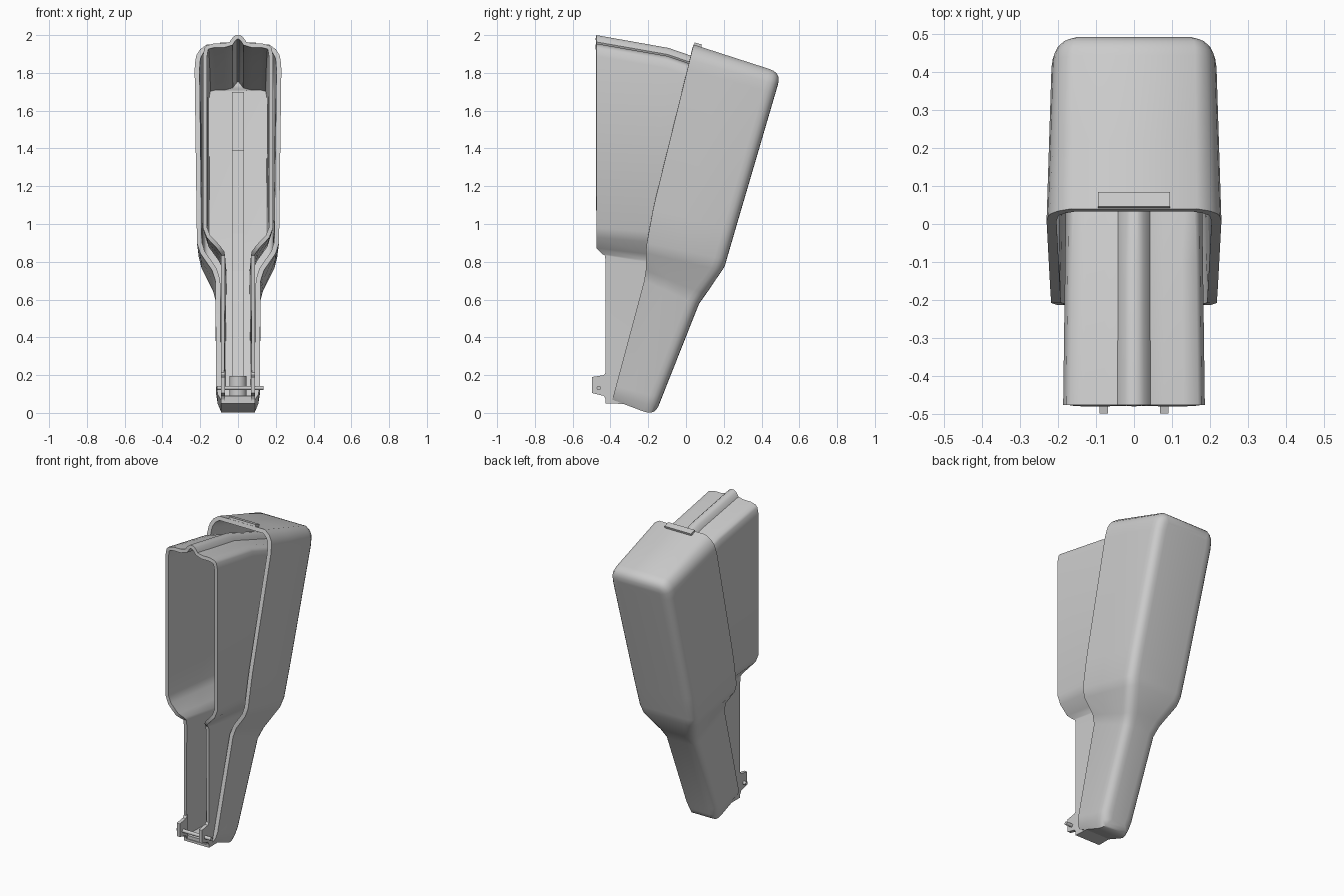
import bpy, bmesh, math
from mathutils import Vector, Matrix

if "Cube" in bpy.data.objects:
    bpy.data.objects.remove(bpy.data.objects["Cube"])


def interp(profile, z):
    """y on a (y, z) profile listed from top to bottom, extended past its ends."""
    for (y0, z0), (y1, z1) in zip(profile, profile[1:]):
        if z >= z1 or (y1, z1) == profile[-1]:
            return y0 + (y1 - y0) * (z - z0) / (z1 - z0)


def soften(half, dist=0.03):
    """Cut each inner corner of a half outline into two points."""
    pts = [Vector(p) for p in half]
    out = [pts[0]]
    for a, b, c in zip(pts, pts[1:], pts[2:]):
        for o in (a, c):
            length = (o - b).length
            out.append(b + (o - b) * min(dist, 0.3 * length) / length)
    return out + [pts[-1]]


def inset(half, r):
    """Move a half outline inward by r."""
    loop = half + [Vector((-p.x, p.y)) for p in reversed(half)]
    out = []
    for i in range(len(half)):
        d1 = (loop[i] - loop[i - 1]).normalized()
        d2 = (loop[i + 1] - loop[i]).normalized()
        n = Vector((d1.y, -d1.x)) + Vector((d2.y, -d2.x))
        out.append(half[i] + n.normalized() * r)
    return out


def finish(ob, angle=38):
    bpy.ops.object.select_all(action='DESELECT')
    ob.select_set(True)
    bpy.context.view_layer.objects.active = ob
    for m in list(ob.modifiers):
        bpy.ops.object.modifier_apply(modifier=m.name)
    bpy.ops.object.shade_smooth_by_angle(angle=math.radians(angle))


def new_object(name, bm):
    me = bpy.data.meshes.new(name)
    bm.to_mesh(me)
    bm.free()
    ob = bpy.data.objects.new(name, me)
    bpy.context.collection.objects.link(ob)
    return ob


def tray(name, rim, back, front_prof, back_prof, r, thick, bulge=0.0):
    """Open-fronted shell: rim outline lofted to a rounded back."""
    rim, back = soften(rim), soften(back)
    inner = inset(back, r)
    F = [Vector((p.x, interp(front_prof, p.y), p.y)) for p in rim]
    B = [Vector((p.x, interp(back_prof, p.y), p.y)) for p in back]
    C = [Vector((p.x, interp(back_prof, p.y), p.y)) for p in inner]
    W = [b + (f - b).normalized() * r for f, b in zip(F, B)]
    mid = [f.lerp(w, 0.45) + Vector((0, 0, bulge if f.z > 1.85 else 0))
           for f, w in zip(F, W)]
    rings = [F, mid]
    for k in range(6):
        t = k / 5
        rings.append([w * (1 - t) ** 2 + b * 2 * t * (1 - t) + c * t * t
                      for w, b, c in zip(W, B, C)])
    bm = bmesh.new()
    loops = []
    for ring in rings:
        full = ring + [Vector((-p.x, p.y, p.z)) for p in reversed(ring)]
        loops.append([bm.verts.new(p) for p in full])
    n = len(loops[0])
    for a, b in zip(loops, loops[1:]):
        for i in range(n):
            j = (i + 1) % n
            bm.faces.new((a[i], a[j], b[j], b[i]))
    e = loops[-1]
    cap = [bm.faces.new((e[i], e[i + 1], e[n - 2 - i], e[n - 1 - i]))
           for i in range(n // 2 - 1)]
    bmesh.ops.recalc_face_normals(bm, faces=bm.faces[:])
    if sum(f.normal.y * f.calc_area() for f in cap) < 0:
        bmesh.ops.reverse_faces(bm, faces=bm.faces[:])
    ob = new_object(name, bm)
    m = ob.modifiers.new("wall", 'SOLIDIFY')
    m.thickness, m.offset = thick, -1
    finish(ob)
    return ob


def box(name, loc, size, tilt=0):
    bm = bmesh.new()
    mat = (Matrix.Translation(loc) @ Matrix.Rotation(math.radians(tilt), 4, 'X')
           @ Matrix.Diagonal((*size, 1)))
    bmesh.ops.create_cube(bm, size=1, matrix=mat)
    return new_object(name, bm)


def rod(name, loc, radius, length, axis='Z'):
    bm = bmesh.new()
    rot = Matrix.Rotation(math.pi / 2, 4, 'Y') if axis == 'X' else Matrix()
    bmesh.ops.create_cone(bm, cap_ends=True, segments=20, radius1=radius,
                          radius2=radius, depth=length,
                          matrix=Matrix.Translation(loc) @ rot)
    ob = new_object(name, bm)
    finish(ob)
    return ob


def side_plate(name, outline, x0, x1):
    """(y, z) outline extruded from x0 to x1."""
    bm = bmesh.new()
    f = bm.faces.new([bm.verts.new((x0, y, z)) for y, z in outline])
    ext = bmesh.ops.extrude_face_region(bm, geom=[f])
    for v in ext['geom']:
        if isinstance(v, bmesh.types.BMVert):
            v.co.x = x1
    bmesh.ops.recalc_face_normals(bm, faces=bm.faces[:])
    return new_object(name, bm)


# outer cover, open on its slanted front
tray("outer_cover",
     rim=[(0.165, 1.95), (0.215, 1.915), (0.23, 1.85), (0.22, 1.1),
          (0.217, 0.87), (0.12, 0.73), (0.115, 0.11), (0.09, 0.07)],
     back=[(0.16, 1.80), (0.20, 1.775), (0.215, 1.72), (0.21, 1.0),
           (0.205, 0.78), (0.12, 0.60), (0.115, 0.05), (0.09, -0.015)],
     front_prof=[(0.04, 1.95), (-0.17, 1.1), (-0.213, 0.87), (-0.213, 0.73), (-0.39, 0.07)],
     back_prof=[(0.505, 1.80), (0.27, 1.0), (0.20, 0.76), (0.07, 0.58), (-0.16, 0.0)],
     r=0.065, thick=0.026)
box("cover_latch_lip", (0, 0.062, 1.945), (0.19, 0.04, 0.022), -16)

# inner liner with a rounded ridge along the roof
liner_back = [(0.385, 1.72), (0.18, 0.95), (0.11, 0.75), (0.0, 0.58), (-0.22, 0.05)]
tray("inner_liner",
     rim=[(0.012, 2.0), (0.032, 1.985), (0.048, 1.955), (0.16, 1.955), (0.186, 1.92),
          (0.186, 0.95), (0.092, 0.85), (0.09, 0.825), (0.09, 0.05)],
     back=[(0.012, 1.765), (0.03, 1.75), (0.045, 1.725), (0.15, 1.725), (0.175, 1.69),
           (0.172, 0.90), (0.085, 0.78), (0.083, 0.74), (0.083, 0.045)],
     front_prof=[(-0.475, 2.1), (-0.475, 0.86), (-0.425, 0.83), (-0.425, 0.0)],
     back_prof=liner_back, r=0.022, thick=0.022, bulge=0.035)

# stepped centre rib on the liner's back wall
for name, zs, depth in (("upper_rib", (1.70, 1.39), 0.055),
                        ("lower_rib", (1.39, 0.95, 0.75, 0.58, 0.15), 0.035)):
    wall = [(interp(liner_back, z), z) for z in zs]
    side_plate(name, [(y - 0.01, z) for y, z in wall]
               + [(y - depth, z) for y, z in reversed(wall)], -0.032, 0.032)

# hinge tabs, pin and foot post
for name, s in (("right_hinge_tab", 1), ("left_hinge_tab", -1)):
    side_plate(name, [(-0.42, 0.06), (-0.435, 0.09), (-0.497, 0.105), (-0.497, 0.19),
                      (-0.435, 0.20), (-0.42, 0.22)], s * 0.068, s * 0.09)
rod("hinge_pin", (0.012, -0.462, 0.132), 0.011, 0.245, 'X')
rod("foot_post", (0, -0.25, 0.125), 0.045, 0.14)
box("foot_block", (0, -0.33, 0.068), (0.17, 0.18, 0.036))
